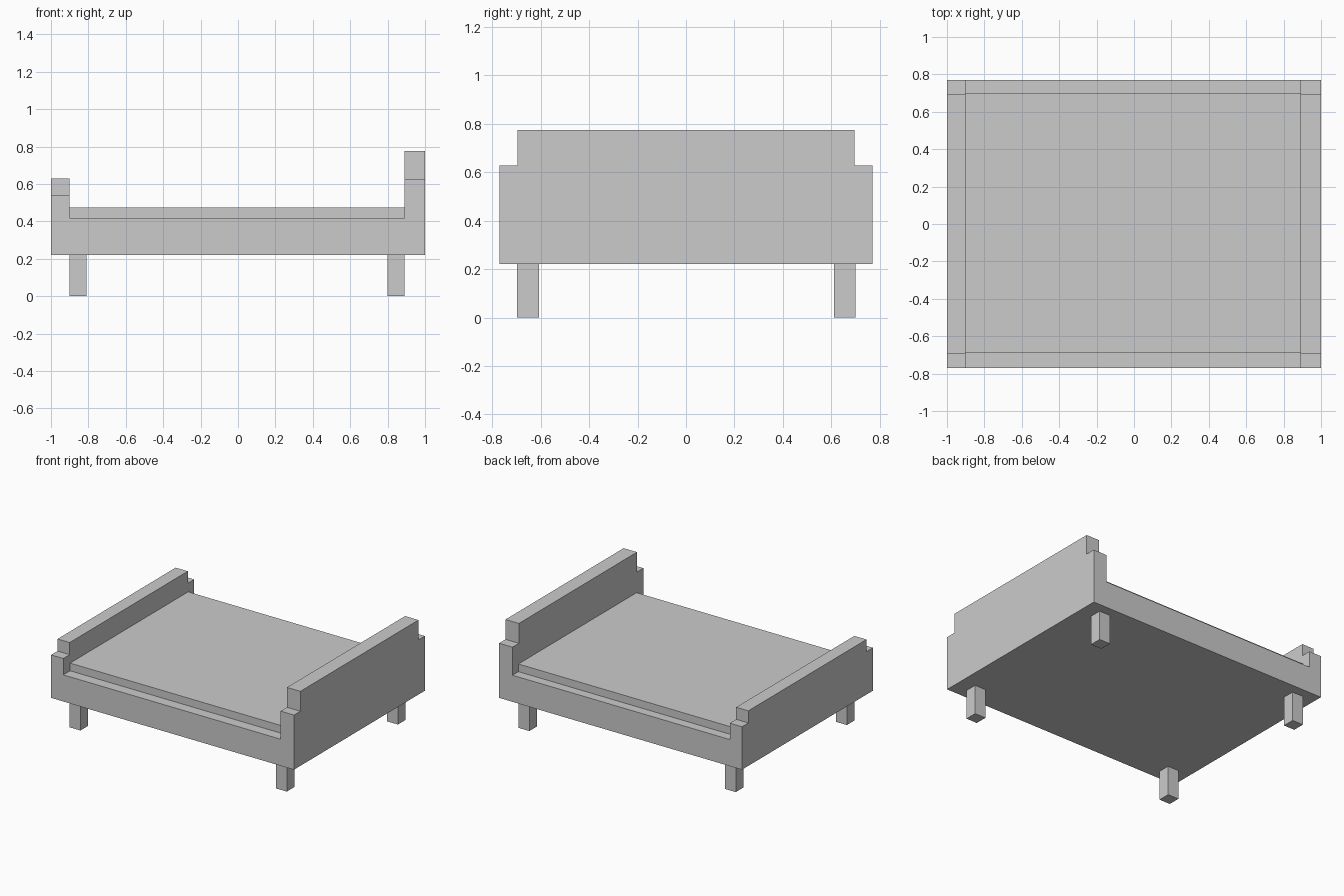
import bpy
import bmesh

if "Cube" in bpy.data.objects:
    bpy.data.objects.remove(bpy.data.objects["Cube"])

HALF_Y = 0.77          # half width of the bed
INNER_Y = 0.695        # half width of the raised parts
BOTTOM = 0.22          # underside of the frame
FOOT_X, HEAD_X = -0.90, 0.89   # inner faces of the end boards


def finish(name, bm):
    bmesh.ops.recalc_face_normals(bm, faces=bm.faces)
    mesh = bpy.data.meshes.new(name)
    bm.to_mesh(mesh)
    bm.free()
    obj = bpy.data.objects.new(name, mesh)
    bpy.context.collection.objects.link(obj)
    return obj


def box(name, x, y, z):
    bm = bmesh.new()
    bmesh.ops.create_cube(bm, size=1)
    for v in bm.verts:
        v.co = [(lo + hi) / 2 + c * (hi - lo) for c, (lo, hi) in zip(v.co, (x, y, z))]
    return finish(name, bm)


def end_board(name, x, shoulder, top):
    # stepped outline in the YZ plane, extruded along x
    half = [(HALF_Y, BOTTOM), (HALF_Y, shoulder), (INNER_Y, shoulder), (INNER_Y, top)]
    outline = half + [(-y, z) for y, z in reversed(half)]
    bm = bmesh.new()
    face = bm.faces.new([bm.verts.new((x[0], y, z)) for y, z in outline])
    result = bmesh.ops.extrude_face_region(bm, geom=[face])
    moved = [g for g in result["geom"] if isinstance(g, bmesh.types.BMVert)]
    bmesh.ops.translate(bm, verts=moved, vec=(x[1] - x[0], 0, 0))
    return finish(name, bm)


# frame and mattress
box("bed_frame", (FOOT_X, HEAD_X), (-HALF_Y, HALF_Y), (BOTTOM, 0.418))
box("mattress", (FOOT_X, HEAD_X), (-0.69, 0.70), (0.418, 0.475))

# end boards
end_board("footboard", (-1.0, FOOT_X), 0.54, 0.63)
end_board("headboard", (HEAD_X, 1.0), 0.627, 0.775)

# legs
for end, x in (("foot", (FOOT_X, -0.81)), ("head", (0.80, HEAD_X))):
    for side, y in (("front", (-0.697, -0.607)), ("back", (0.61, 0.70))):
        box(f"{end}_{side}_leg", x, y, (0, BOTTOM))
